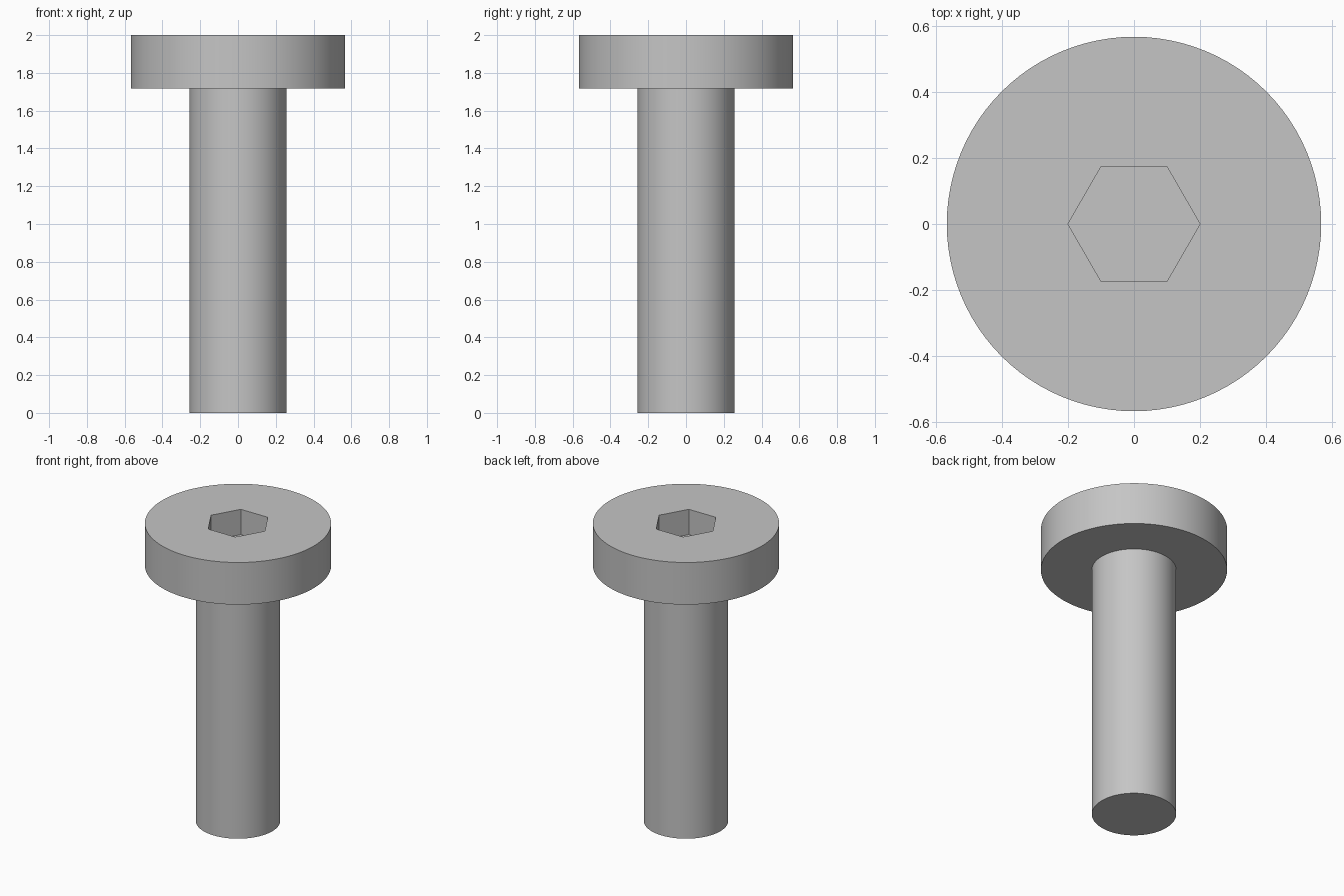
import bpy
import bmesh

default = bpy.data.objects.get("Cube")
if default:
    bpy.data.objects.remove(default, do_unlink=True)

HEIGHT = 2.0
HEAD_BOTTOM = 1.717
HEAD_RADIUS = 0.567
SHANK_RADIUS = 0.257
SOCKET_RADIUS = 0.2
SOCKET_DEPTH = 0.17

steel = bpy.data.materials.new("grey steel")
steel.use_nodes = True
grey = (0.56, 0.56, 0.56, 1.0)
steel.diffuse_color = grey
steel.node_tree.nodes["Principled BSDF"].inputs["Base Color"].default_value = grey


def prism(name, sides, radius, bottom, top):
    bpy.ops.mesh.primitive_cylinder_add(
        vertices=sides, radius=radius, depth=top - bottom,
        location=(0, 0, (top + bottom) / 2))
    obj = bpy.context.object
    obj.name = name
    obj.data.materials.append(steel)
    return obj


# Bolt body: a shank whose end face is widened and raised into the head
bolt = prism("bolt_body", 96, SHANK_RADIUS, 0, HEAD_BOTTOM)
bpy.ops.object.transform_apply(location=True, rotation=False, scale=False)
bm = bmesh.new()
bm.from_mesh(bolt.data)
end = max(bm.faces, key=lambda f: f.calc_center_median().z)
bmesh.ops.inset_region(bm, faces=[end], thickness=0)
for v in end.verts:
    v.co.xy *= HEAD_RADIUS / SHANK_RADIUS
rim = bmesh.ops.extrude_face_region(bm, geom=[end])["geom"]
bmesh.ops.delete(bm, geom=[end], context="FACES_ONLY")
for v in (g for g in rim if isinstance(g, bmesh.types.BMVert)):
    v.co.z = HEIGHT
bmesh.ops.recalc_face_normals(bm, faces=bm.faces)
bm.to_mesh(bolt.data)
bm.free()

# Hexagonal key socket, points on the x axis
cutter = prism("socket_cutter", 6, SOCKET_RADIUS, HEIGHT - SOCKET_DEPTH, HEIGHT + 0.1)
cutter.rotation_euler.z = 0.5235988
cutter.hide_render = True
cut = bolt.modifiers.new("socket", "BOOLEAN")
cut.operation = "DIFFERENCE"
cut.solver = "EXACT"
cut.object = cutter

bpy.ops.object.select_all(action="DESELECT")
bolt.select_set(True)
bpy.context.view_layer.objects.active = bolt
bpy.ops.object.modifier_apply(modifier=cut.name)
bpy.data.objects.remove(cutter, do_unlink=True)
bpy.ops.object.shade_smooth_by_angle()
